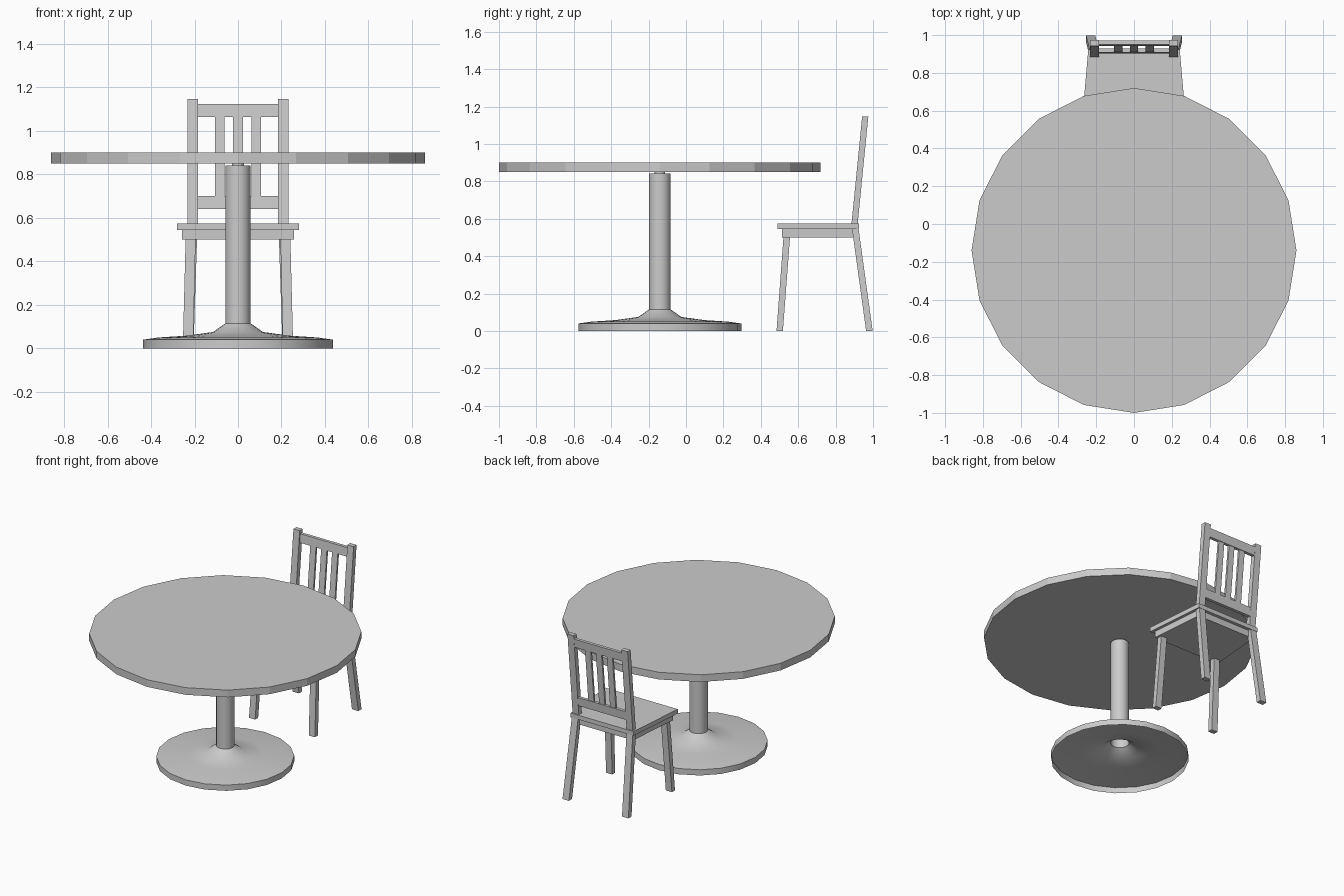
import bpy, bmesh, math
from mathutils import Vector

if "Cube" in bpy.data.objects:
    bpy.data.objects.remove(bpy.data.objects["Cube"])

CY = -0.14   # table axis


def finish(name, bm, smooth=False):
    me = bpy.data.meshes.new(name)
    bm.to_mesh(me)
    bm.free()
    ob = bpy.data.objects.new(name, me)
    bpy.context.collection.objects.link(ob)
    if smooth:
        bpy.ops.object.select_all(action='DESELECT')
        ob.select_set(True)
        bpy.context.view_layer.objects.active = ob
        bpy.ops.object.shade_smooth_by_angle(angle=math.radians(35))
    return ob


def lathe(name, profile, sides, cap_bottom=True, smooth=False):
    # stack rings of (radius, z) around the table axis, with a vertex on -y
    bm = bmesh.new()
    rings = []
    for r, z in profile:
        ring = []
        for i in range(sides):
            a = 2 * math.pi * i / sides - math.pi / 2
            ring.append(bm.verts.new((r * math.cos(a), CY + r * math.sin(a), z)))
        rings.append(ring)
    for lo, hi in zip(rings, rings[1:]):
        for i in range(sides):
            j = (i + 1) % sides
            bm.faces.new((lo[i], lo[j], hi[j], hi[i]))
    bm.faces.new(rings[-1])
    if cap_bottom:
        bm.faces.new(rings[0][::-1])
    return finish(name, bm, smooth)


def block(name, low, high):
    # box between two horizontal quads, each (x0, x1, y0, y1, z[, back x0, back x1])
    bm = bmesh.new()
    quads = []
    for q in (low, high):
        x0, x1, y0, y1, z = q[:5]
        b0, b1 = q[5:] or (x0, x1)
        quads.append([bm.verts.new(c) for c in
                      ((x0, y0, z), (x1, y0, z), (b1, y1, z), (b0, y1, z))])
    lo, hi = quads
    bm.faces.new(lo[::-1])
    bm.faces.new(hi)
    for i in range(4):
        j = (i + 1) % 4
        bm.faces.new((lo[i], lo[j], hi[j], hi[i]))
    return finish(name, bm)


def pair(name, low, high):
    # block plus its mirror image across x = 0
    ob = block(name, low, high)
    ob.modifiers.new("mirror", 'MIRROR').use_axis[0] = True


# Table: top disc and hollow flared pedestal, open underneath
lathe("table_top", [(0.86, 0.85), (0.86, 0.90)], 20)
lathe("pedestal", [(0.436, 0.0), (0.436, 0.04), (0.366, 0.05), (0.24, 0.058),
                   (0.115, 0.075), (0.058, 0.115), (0.058, 0.842)],
      20, cap_bottom=False, smooth=True)
lathe("top_mount", [(0.028, 0.842), (0.028, 0.85)], 12)

# Chair seat and the apron under it, both narrowing to the back
block("seat", (-0.28, 0.28, 0.49, 0.925, 0.545, -0.242, 0.242),
      (-0.28, 0.28, 0.49, 0.925, 0.575, -0.242, 0.242))
block("apron", (-0.258, 0.258, 0.513, 0.903, 0.50, -0.224, 0.224),
      (-0.258, 0.258, 0.513, 0.903, 0.545, -0.224, 0.224))

# Splayed legs and leaning back posts
pair("front_leg", (0.207, 0.254, 0.484, 0.518, 0), (0.195, 0.241, 0.521, 0.556, 0.50))
pair("back_leg", (0.205, 0.254, 0.963, 0.998, 0), (0.187, 0.235, 0.888, 0.923, 0.545))
pair("back_post", (0.184, 0.232, 0.885, 0.918, 0.575), (0.184, 0.232, 0.942, 0.975, 1.148))


def leaning(name, x0, x1, z0, z1, thick):
    # block that follows the lean of the back posts
    def q(z):
        y = 0.906 + (z - 0.575) * 0.0995
        return (x0, x1, y - thick / 2, y + thick / 2, z)
    return block(name, q(z0), q(z1))


# Backrest rails and slats
leaning("top_rail", -0.186, 0.186, 1.064, 1.124, 0.022)
leaning("lower_rail", -0.186, 0.186, 0.64, 0.70, 0.022)
for x in (-0.084, 0, 0.084):
    leaning("back_slat", x - 0.022, x + 0.022, 0.695, 1.07, 0.014)
